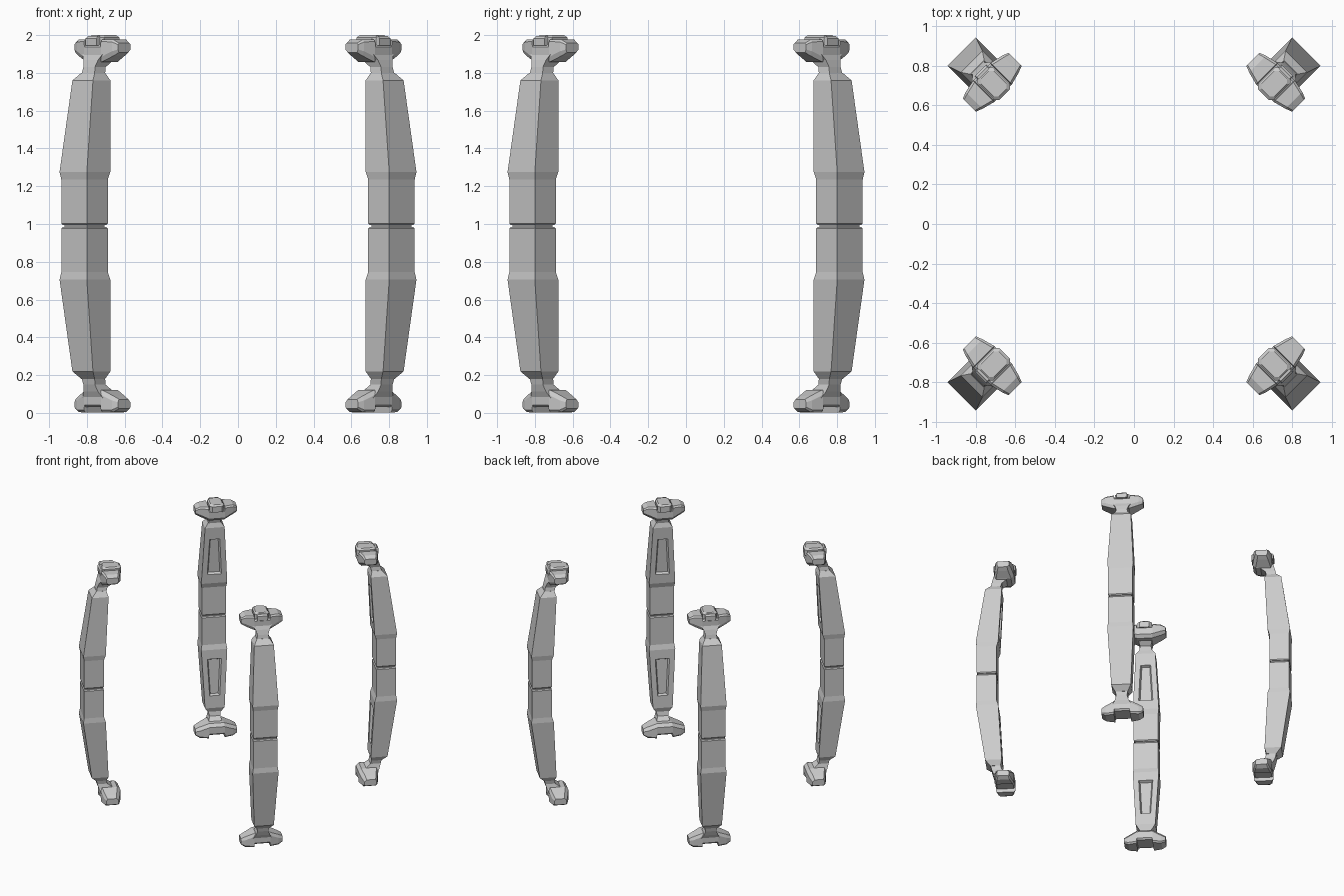
import bpy, bmesh, math
from mathutils import Vector

if "Cube" in bpy.data.objects:
    bpy.data.objects.remove(bpy.data.objects["Cube"])

MID = 0.99   # height of the seam; every pillar mirrors about it
# Local pillar frame: x = distance outward from the centre, y = sideways, z up


def loft(bm, rings):
    loops = [[bm.verts.new((p[0], p[1], p[2] - MID)) for p in r] for r in rings]
    n = len(rings[0])
    for a, b in zip(loops, loops[1:]):
        for i in range(n):
            j = (i + 1) % n
            bm.faces.new((a[i], a[j], b[j], b[i]))
    bm.faces.new(loops[0][::-1])
    bm.faces.new(loops[-1])
    bmesh.ops.recalc_face_normals(bm, faces=bm.faces[:])


def level(z, u0, u1, v):
    return [(u0, -v, z), (u1, -v, z), (u1, v, z), (u0, v, z)]


def octagon(z, u0, u1, v, c):
    return [(u0 + c, -v, z), (u1 - c, -v, z), (u1, -v + c, z), (u1, v - c, z),
            (u1 - c, v, z), (u0 + c, v, z), (u0, v - c, z), (u0, -v + c, z)]


def place(bm, name, mirrored):
    mesh = bpy.data.meshes.new(name)
    bm.to_mesh(mesh)
    bm.free()
    for k in range(4):
        ob = bpy.data.objects.new(f"{name}_{k + 1}", mesh)
        bpy.context.collection.objects.link(ob)
        ob.location = (0, 0, MID)
        ob.rotation_euler = (0, 0, math.radians(45 + 90 * k))
        if mirrored:
            m = ob.modifiers.new("Mirror", 'MIRROR')
            m.use_axis = (False, False, True)
            m.use_mirror_merge = False


def between(a, b, z):
    t = (z - a[0]) / (b[0] - a[0])
    return tuple(p + (q - p) * t for p, q in zip(a, b))


# Shaft halves: straight belt, flare, long taper, shoulder
wide, narrow = (1.275, 1.058, 1.234, 0.102), (1.76, 1.032, 1.163, 0.077)
levels = [(0.995, 1.078, 1.221, 0.090), (1.003, 1.071, 1.227, 0.096),
          (1.235, 1.071, 1.227, 0.096), wide,
          between(wide, narrow, 1.31), between(wide, narrow, 1.70), narrow,
          (1.80, 1.045, 1.123, 0.050)]
bm = bmesh.new()
loft(bm, [level(*l) for l in levels])
# Recessed pocket on the inner face
pocket = min((f for f in bm.faces if abs(f.calc_center_median().z + MID - 1.505) < 0.01),
             key=lambda f: f.calc_center_median().x)
bmesh.ops.inset_region(bm, faces=[pocket], thickness=0.042, use_even_offset=True)
bmesh.ops.inset_region(bm, faces=[pocket], thickness=0.010, depth=-0.022,
                       use_even_offset=True)
place(bm, "shaft", True)

# Core visible in the seam
bm = bmesh.new()
loft(bm, [level(0.96, 1.085, 1.214, 0.084), level(1.02, 1.085, 1.214, 0.084)])
place(bm, "seam_core", False)

# Neck leaning inward to the clamp
bm = bmesh.new()
loft(bm, [level(1.79, 1.045, 1.123, 0.050), level(1.83, 1.035, 1.115, 0.043),
          level(1.868, 0.985, 1.103, 0.055), level(1.90, 0.950, 1.088, 0.075)])
place(bm, "neck", True)


# Clamp with two swept arms and a slot in the middle
def slab(v, u0, u1, z0, z1, c):
    return [(u0 + 2 * c, v, z0), (u1 - c, v, z0), (u1, v, z0 + 2 * c), (u1, v, z1 - c),
            (u1 - c, v, z1), (u0 + c, v, z1), (u0, v, z1 - c), (u0, v, z0 + 2 * c)]


half = [(0.060, 0.937, 1.090, 1.858, 1.950, 0.012),
        (0.063, 0.937, 1.090, 1.860, 1.978, 0.012),
        (0.130, 0.955, 1.075, 1.890, 1.976, 0.012),
        (0.163, 0.968, 1.062, 1.908, 1.958, 0.008)]
bm = bmesh.new()
loft(bm, [slab(-h[0], *h[1:]) for h in half[::-1]] + [slab(*h) for h in half])
place(bm, "clamp", True)

# Locking plate in the top slot, with an outer tongue
bm = bmesh.new()
loft(bm, [octagon(1.94, 0.926, 1.082, 0.057, 0.02),
          octagon(1.988, 0.926, 1.082, 0.057, 0.02),
          octagon(2.00, 0.940, 1.068, 0.046, 0.02)])
place(bm, "top_plate", False)
bm = bmesh.new()
loft(bm, [level(1.945, 1.05, 1.100, 0.042), level(1.982, 1.05, 1.100, 0.042),
          level(1.994, 1.05, 1.088, 0.036)])
place(bm, "top_tongue", False)
